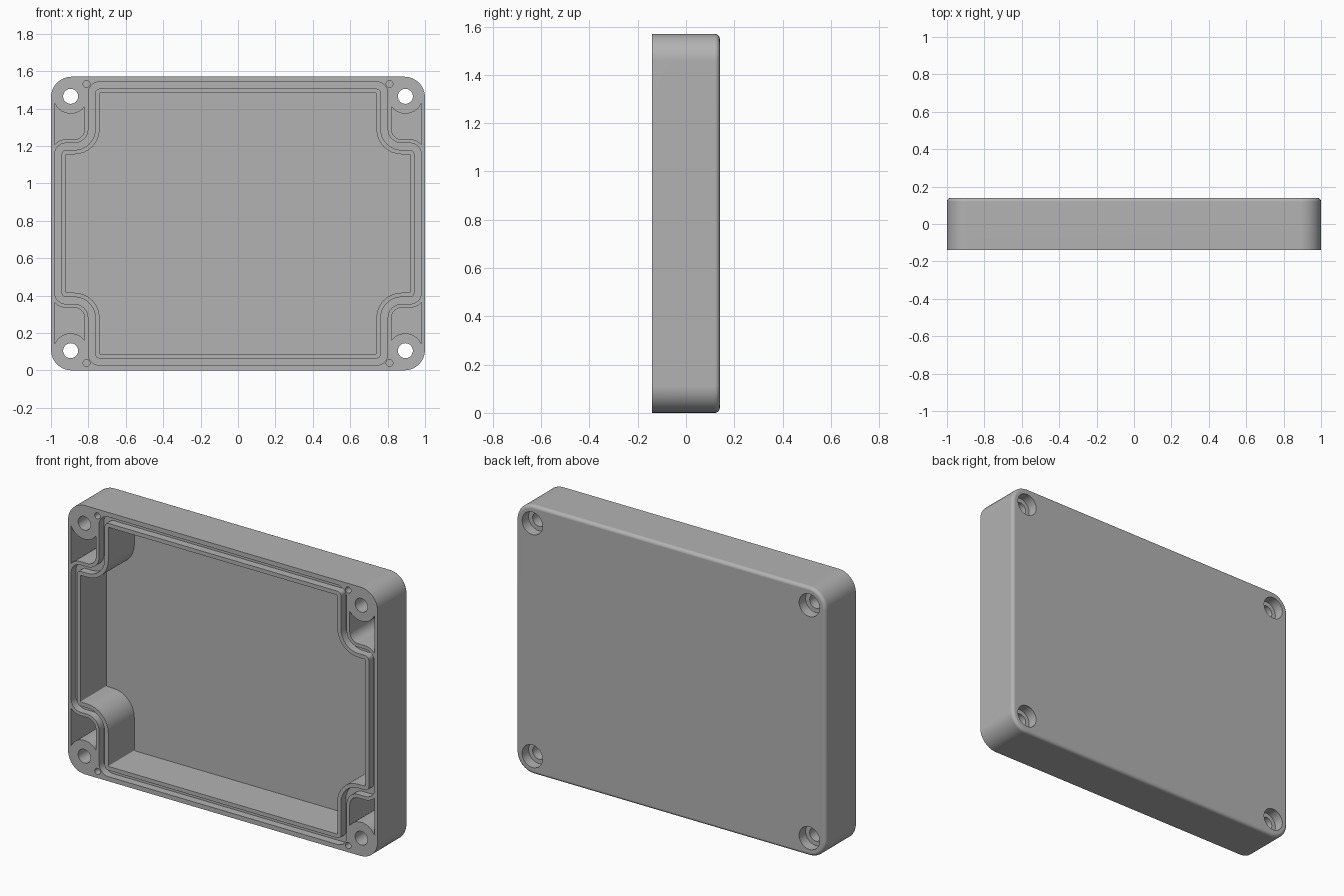
import bpy, bmesh, math

if "Cube" in bpy.data.objects:
    bpy.data.objects.remove(bpy.data.objects["Cube"])

H, MID, FRONT, BACK = 1.57, 0.785, -0.14, 0.14


def rounded(corners, seg=8):
    """Right-angled outline with rounded corners; corners are (x, z, radius)."""
    out = []
    n = len(corners)
    for i, (x, z, r) in enumerate(corners):
        dirs = []
        for q in (corners[i - 1], corners[(i + 1) % n]):
            l = math.hypot(q[0] - x, q[1] - z)
            dirs.append(((q[0] - x) / l, (q[1] - z) / l))
        u, v = dirs
        cx, cz = x + r * (u[0] + v[0]), z + r * (u[1] + v[1])
        for k in range(seg + 1):
            t = math.pi / 2 * k / seg
            c, s = math.cos(t), math.sin(t)
            out.append((cx - r * (v[0] * c + u[0] * s), cz - r * (v[1] * c + u[1] * s)))
    return out


def arc(cx, cz, r, a0, a1, seg=10):
    return [(cx + r * math.cos(math.radians(a0 + (a1 - a0) * k / seg)),
             cz + r * math.sin(math.radians(a0 + (a1 - a0) * k / seg))) for k in range(seg + 1)]


def circle(cx, cz, r, n=40):
    return arc(cx, cz, r, 0, 360, n)[:-1]


def loft(bm, rings, closed=False):
    """Skin (outline, y) rings; cap the ends or close into a loop."""
    vs = [[bm.verts.new((x, y, z + MID)) for x, z in pts] for pts, y in rings]
    pairs = list(zip(vs, vs[1:])) + ([(vs[-1], vs[0])] if closed else [])
    for a, b in pairs:
        for i in range(len(a)):
            j = (i + 1) % len(a)
            bm.faces.new((a[i], a[j], b[j], b[i]))
    if not closed:
        bm.faces.new(vs[0][::-1])
        bm.faces.new(vs[-1])


def make(name, bm):
    bmesh.ops.recalc_face_normals(bm, faces=bm.faces)
    me = bpy.data.meshes.new(name)
    bm.to_mesh(me)
    bm.free()
    ob = bpy.data.objects.new(name, me)
    bpy.context.collection.objects.link(ob)
    return ob


def block(d):
    x, z = 1 - d, MID - d
    r = 0.11 - d
    return rounded([(x, -z, r), (x, z, r), (-x, z, r), (-x, -z, r)])


def contour(d):
    """Cross-like seal outline, inset by d, stepping around the corner screws."""
    x1, x2, z1, z2 = 0.98 - d, 0.80 - d, 0.758 - d, 0.43 - d
    r, q = max(0.06 - d, 0.005), 0.075 + d
    return rounded([(x1, -z2, r), (x1, z2, r), (x2, z2, q), (x2, z1, r),
                    (-x2, z1, r), (-x2, z2, q), (-x1, z2, r), (-x1, -z2, r),
                    (-x2, -z2, q), (-x2, -z1, r), (x2, -z1, r), (x2, -z2, q)])


# lid body with a rounded back edge
bm = bmesh.new()
R = 0.02
rings = [(block(0), FRONT)]
for k in range(6):
    t = math.pi / 2 * k / 5
    rings.append((block(R * (1 - math.cos(t))), BACK - R + R * math.sin(t)))
loft(bm, rings)
lid = make("enclosure_lid", bm)

# cutters: main cavity and seal groove
bm = bmesh.new()
cavity = contour(0.06)
loft(bm, [(cavity, -0.2), (cavity, 0.10)])
outer, inner = contour(0), contour(0.037)
loft(bm, [(outer, -0.2), (outer, -0.095), (inner, -0.095), (inner, -0.2)], closed=True)

# cutters at each corner: pocket, stepped screw hole, small pin hole
a_out = -math.degrees(math.acos(0.085 / 0.093))
a_in = -math.degrees(math.acos(-0.075 / 0.093))
pocket = (arc(0.895, 0.68, 0.093, a_out, a_in)
          + arc(0.875, 0.505, 0.055, 180, 270)
          + arc(0.92, 0.37, 0.08, 90, math.degrees(math.acos(0.75))))
for sx in (-1, 1):
    for sz in (-1, 1):
        p = [(x * sx, z * sz) for x, z in pocket]
        loft(bm, [(p, -0.2), (p, 0.09)])
        hole, bore = (circle(0.895 * sx, 0.68 * sz, r) for r in (0.04, 0.066))
        loft(bm, [(hole, -0.2), (hole, 0.08), (bore, 0.08), (bore, 0.2)])
        pin = circle(0.81 * sx, 0.746 * sz, 0.018, 24)
        loft(bm, [(pin, -0.2), (pin, -0.09)])
cutter = make("lid_cutter", bm)
cutter.hide_render = True

# carve the lid
bpy.context.view_layer.objects.active = lid
lid.select_set(True)
mod = lid.modifiers.new("carve", 'BOOLEAN')
mod.operation = 'DIFFERENCE'
mod.solver = 'EXACT'
mod.object = cutter
bpy.ops.object.modifier_apply(modifier=mod.name)
bpy.data.objects.remove(cutter)

# grey plastic and smooth rounded edges
mat = bpy.data.materials.new("grey plastic")
mat.diffuse_color = (0.45, 0.45, 0.45, 1)
mat.use_nodes = True
mat.node_tree.nodes["Principled BSDF"].inputs["Base Color"].default_value = mat.diffuse_color
lid.data.materials.clear()
lid.data.materials.append(mat)
bpy.ops.object.shade_smooth_by_angle(angle=math.radians(30))
wn = lid.modifiers.new("flat_faces", 'WEIGHTED_NORMAL')
wn.keep_sharp = True
